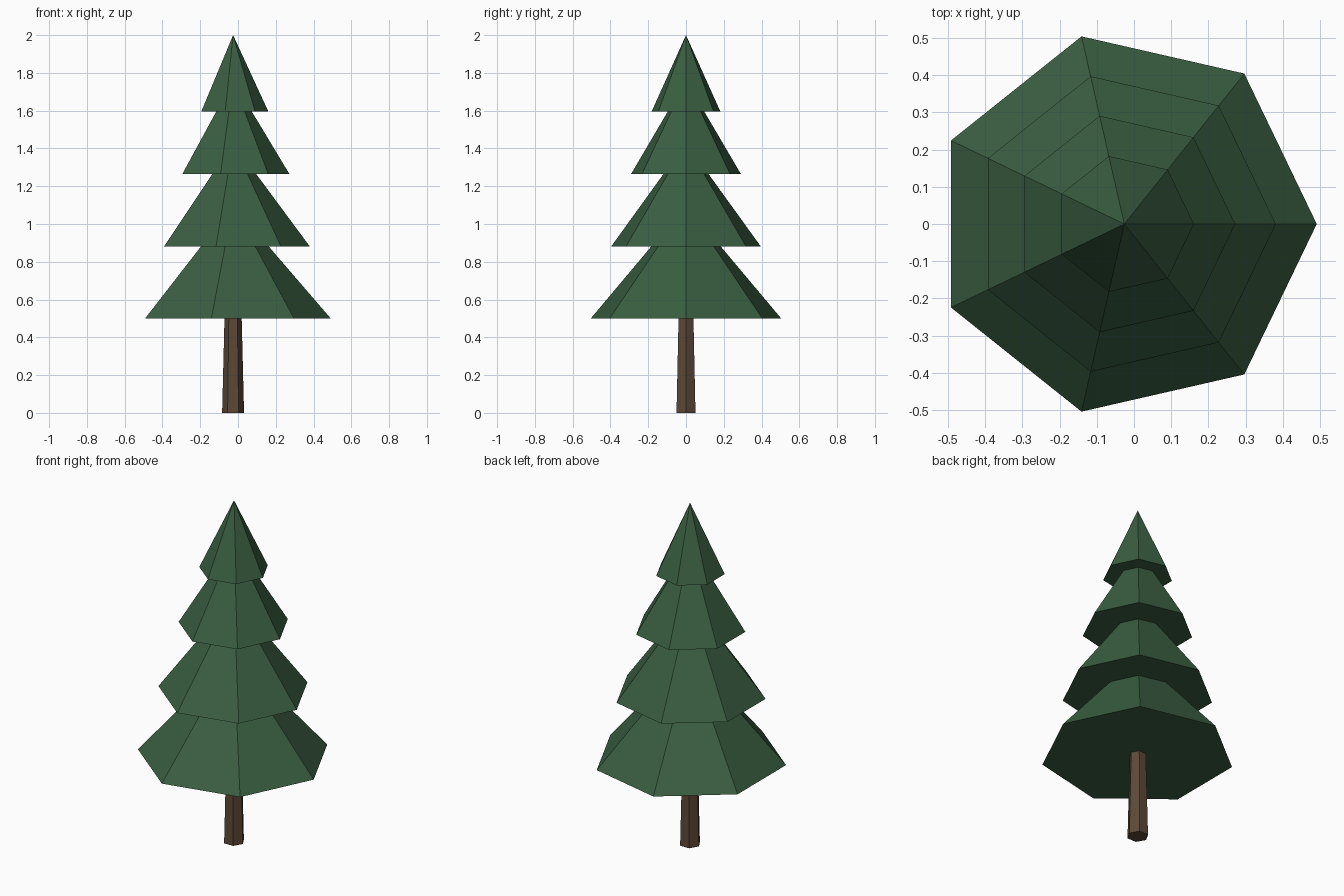
import bpy
import bmesh
import math

if "Cube" in bpy.data.objects:
    bpy.data.objects.remove(bpy.data.objects["Cube"])

CX = -0.026  # tree axis


def material(name, rgb):
    m = bpy.data.materials.new(name)
    m.diffuse_color = (*rgb, 1.0)
    m.use_nodes = True
    m.node_tree.nodes["Principled BSDF"].inputs["Base Color"].default_value = m.diffuse_color
    return m


def cone(name, sides, r_low, r_high, z_low, z_high, mat):
    """Closed flat-sided cone or frustum with one corner pointing to +x."""
    bm = bmesh.new()

    def ring(r, z):
        return [bm.verts.new((CX + r * math.cos(math.tau * i / sides),
                              r * math.sin(math.tau * i / sides), z))
                for i in range(sides)]

    low = ring(r_low, z_low)
    bm.faces.new(low[::-1])
    if r_high > 0:
        high = ring(r_high, z_high)
        bm.faces.new(high)
    else:
        tip = bm.verts.new((CX, 0, z_high))
    for i in range(sides):
        j = (i + 1) % sides
        if r_high > 0:
            bm.faces.new((low[i], low[j], high[j], high[i]))
        else:
            bm.faces.new((low[i], low[j], tip))
    mesh = bpy.data.meshes.new(name)
    bm.to_mesh(mesh)
    bm.free()
    mesh.materials.append(mat)
    ob = bpy.data.objects.new(name, mesh)
    bpy.context.collection.objects.link(ob)
    return ob


green = material("needle green", (0.042, 0.112, 0.053))
brown = material("bark brown", (0.107, 0.065, 0.038))

# Tapered six-sided trunk, running a little way into the lowest tier
cone("trunk", 6, 0.058, 0.043, 0.0, 0.6, brown)

# Overlapping seven-sided foliage tiers: radius, base height, tip height
tiers = [(0.517, 0.50, 1.10), (0.407, 0.88, 1.43),
         (0.298, 1.265, 1.76), (0.187, 1.595, 2.0)]
for n, (radius, base, tip) in enumerate(tiers, 1):
    cone(f"foliage_tier_{n}", 7, radius, 0, base, tip, green)
